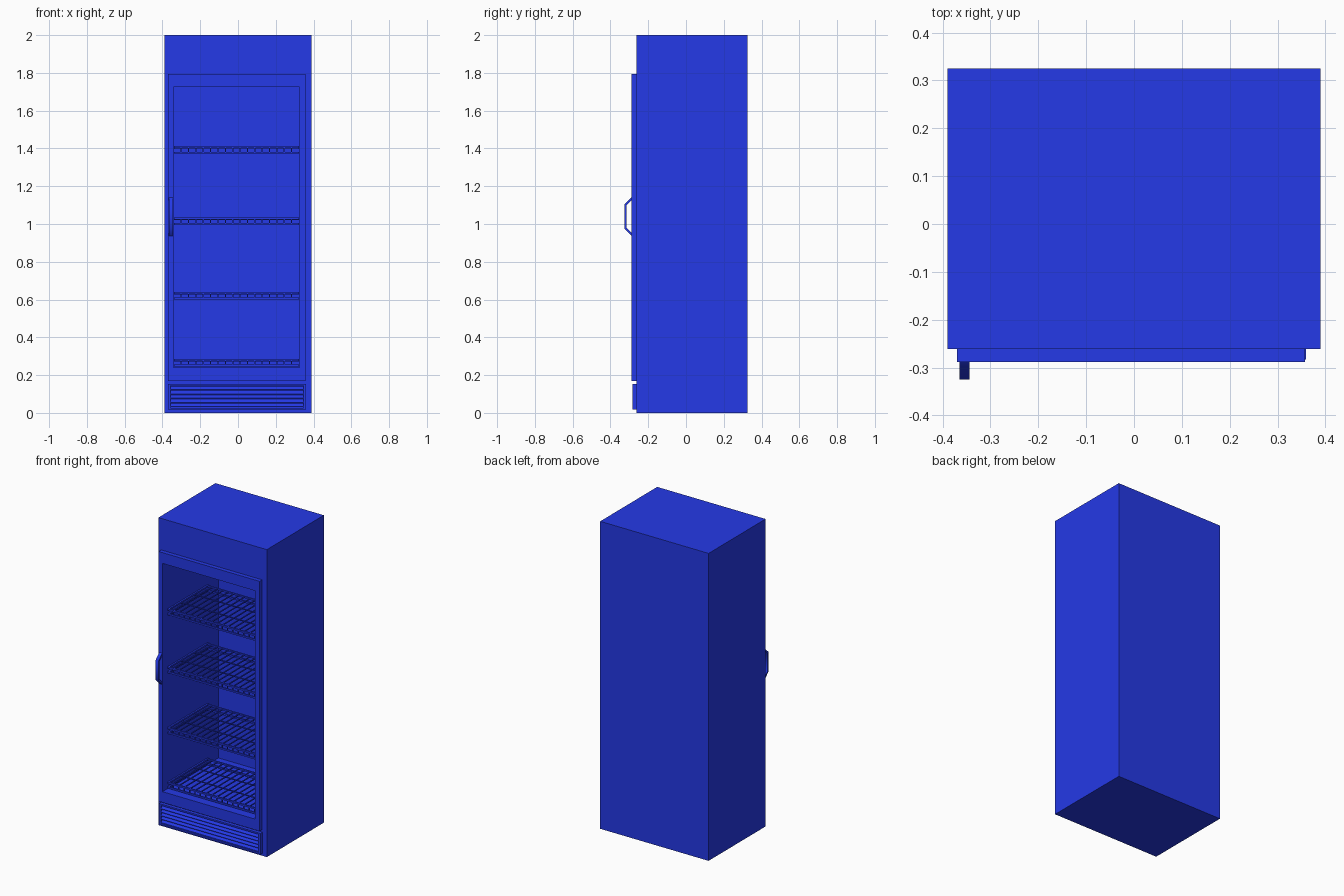
import bpy, bmesh
from mathutils import Vector

default = bpy.data.objects.get("Cube")
if default:
    bpy.data.objects.remove(default, do_unlink=True)

blue = bpy.data.materials.new("cabinet blue")
colour = (0.018, 0.041, 0.8, 1)
blue.use_nodes = True
blue.diffuse_color = colour
blue.node_tree.nodes["Principled BSDF"].inputs["Base Color"].default_value = colour


def finish(bm, name):
    bmesh.ops.recalc_face_normals(bm, faces=bm.faces)
    mesh = bpy.data.meshes.new(name)
    bm.to_mesh(mesh)
    bm.free()
    mesh.materials.append(blue)
    obj = bpy.data.objects.new(name, mesh)
    bpy.context.collection.objects.link(obj)
    return obj


def add_box(bm, x, y, z):
    """Box from (low, high) ranges on each axis."""
    verts = bmesh.ops.create_cube(bm, size=1)["verts"]
    for v in verts:
        v.co = Vector([r[0] if c < 0 else r[1] for c, r in zip(v.co, (x, y, z))])


def inset_to(bm, sign, x, z):
    """Inset the front (-1) or back (1) face to the given opening."""
    bm.normal_update()
    face = next(f for f in bm.faces if f.normal.y * sign > 0.9)
    bmesh.ops.inset_region(bm, faces=[face], thickness=0.01)
    centre = face.calc_center_median()
    for v in face.verts:
        v.co.x = x[0] if v.co.x < centre.x else x[1]
        v.co.z = z[0] if v.co.z < centre.z else z[1]
    return face


def recessed_box(name, x, y, z, open_x, open_z, back_y):
    bm = bmesh.new()
    add_box(bm, x, y, z)
    face = inset_to(bm, -1, open_x, open_z)
    result = bmesh.ops.extrude_face_region(bm, geom=[face])
    for v in result["geom"]:
        if isinstance(v, bmesh.types.BMVert):
            v.co.y = back_y
    if face.is_valid:
        bmesh.ops.delete(bm, geom=[face], context="FACES_ONLY")
    return finish(bm, name)


def extrude_profile(bm, points, x):
    """Sweep a closed (y, z) outline along x."""
    face = bm.faces.new([bm.verts.new((x[0], py, pz)) for py, pz in points])
    result = bmesh.ops.extrude_face_region(bm, geom=[face])
    moved = [v for v in result["geom"] if isinstance(v, bmesh.types.BMVert)]
    bmesh.ops.translate(bm, verts=moved, vec=(x[1] - x[0], 0, 0))


opening_x, opening_z = (-0.342, 0.325), (0.24, 1.725)
cabinet_front = -0.261

# Hollow cabinet
recessed_box("cabinet", (-0.39, 0.39), (cabinet_front, 0.325), (0, 2),
             opening_x, opening_z, 0.287)

# Door frame: a ring around the opening
bm = bmesh.new()
add_box(bm, (-0.37, 0.357), (-0.288, cabinet_front), (0.17, 1.795))
faces = [inset_to(bm, s, opening_x, opening_z) for s in (-1, 1)]
rims = [e for f in faces for e in f.edges]
bmesh.ops.delete(bm, geom=faces, context="FACES_ONLY")
bmesh.ops.bridge_loops(bm, edges=rims)
finish(bm, "door_frame")

# Door handle: bent strip with softened bends
bm = bmesh.new()
outline = [(-0.286, 0.935), (-0.325, 0.975), (-0.325, 1.105), (-0.286, 1.143),
           (-0.286, 1.128), (-0.315, 1.1), (-0.315, 0.98), (-0.286, 0.95)]
extrude_profile(bm, outline, (-0.365, -0.344))
handle = finish(bm, "door_handle")
bpy.ops.object.select_all(action="DESELECT")
handle.select_set(True)
bpy.context.view_layer.objects.active = handle
bpy.ops.object.shade_smooth_by_angle(angle=0.9)

# Ventilation grille with sloping slats
grille_x = (-0.357, 0.347)
recessed_box("grille_frame", (-0.37, 0.36), (-0.283, cabinet_front), (0.017, 0.154),
             grille_x, (0.027, 0.144), -0.263)
bm = bmesh.new()
count, pitch = 5, 0.0225
for i in range(count):
    z = 0.03 + i * pitch
    extrude_profile(bm, [(-0.281, z), (-0.281, z + 0.003),
                         (-0.264, z + 0.021), (-0.264, z + 0.018)], grille_x)
finish(bm, "grille_slats")

# Wire shelves
left, right, front, back = -0.34, 0.323, -0.24, 0.17
wires, half = 17, 0.003
for n, top in enumerate((0.285, 0.64, 1.035, 1.412)):
    bm = bmesh.new()
    # upper and lower rails all round
    for z in (top - 0.01, top - 0.04):
        for y in (front, back - 0.01):
            add_box(bm, (left, right), (y, y + 0.01), (z, z + 0.01))
        for x in (left, right - 0.01):
            add_box(bm, (x, x + 0.01), (front, back), (z, z + 0.01))
    # wires from front to back, turned down over the front rail
    for i in range(1, wires):
        x = left + (right - left) * i / wires
        add_box(bm, (x - half, x + half), (front, back), (top - 0.008, top - 0.002))
        add_box(bm, (x - half, x + half), (front + 0.002, front + 0.008),
                (top - 0.035, top - 0.005))
    # cross wires under the deck
    for k in (1, 2):
        y = front + (back - front) * k / 3
        add_box(bm, (left, right), (y - half, y + half), (top - 0.014, top - 0.008))
    finish(bm, f"shelf_{n + 1}")
